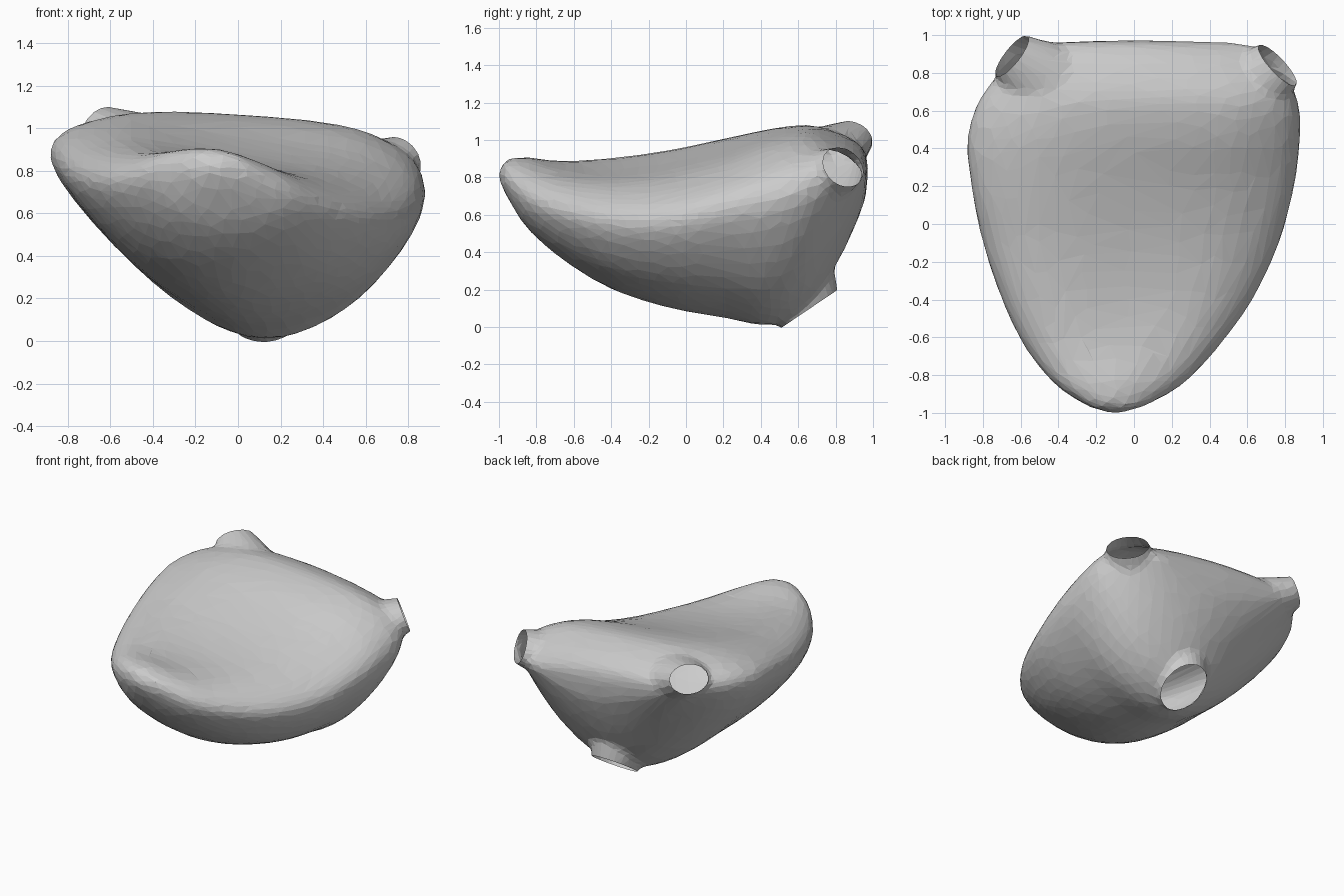
import bpy, bmesh
from mathutils import Vector, Matrix

if "Cube" in bpy.data.objects:
    bpy.data.objects.remove(bpy.data.objects["Cube"])

# Stations front to back: y, left x/z, right x/z, top z (left, mid, right), bottom z
STATIONS = [
    (-0.965, -.25, .82, .06, .79, .885, .895, .86, .71),
    (-0.85, -.42, .78, .26, .69, .89, .90, .81, .53),
    (-0.65, -.58, .74, .45, .61, .88, .855, .765, .355),
    (-0.40, -.70, .74, .63, .56, .90, .84, .745, .205),
    (-0.10, -.80, .77, .77, .56, .94, .875, .77, .105),
    (0.20, -.86, .82, .85, .62, 1.0, .95, .845, .05),
    (0.45, -.88, .85, .88, .67, 1.045, 1.03, .94, .012),
    (0.65, -.82, .88, .87, .73, 1.06, 1.065, .98, .11),
    (0.80, -.71, .90, .79, .78, 1.03, 1.03, .945, .33),
    (0.90, -.62, .90, .70, .79, .99, .98, .90, .53),
    (0.96, -.50, .90, .58, .80, .94, .92, .85, .69),
]
# Openings: centre, outward direction, rim radius, root radius, length, height ratio
OPENINGS = [
    ((-.645, .89, 1.01), (-.72, .56, .40), .125, .23, .25, .74),
    ((.76, .84, .855), (.69, .64, .35), .14, .21, .22, .78),
    ((.12, .66, .097), (0, .56, -.83), .142, .24, .22, 1.18),
]


def spline(p0, p1, p2, p3, t):
    return 0.5 * (2 * p1 + (p2 - p0) * t + (2 * p0 - 5 * p1 + 4 * p2 - p3) * t * t
                  + (3 * p1 - p0 - 3 * p2 + p3) * t ** 3)


def section(s):
    """Rounded-triangle cross-section at one station."""
    y, xl, zl, xr, zr, tl, tm, tr, zb = s
    k = (y + 1) / 2
    bx = -.1 + .22 * min(1, k * 1.3)
    w, f = xr - xl, .30 + .14 * k
    g = f + .02 + .08 * min(1, k * 2)
    pts = [(xl, zl), (xl + .15 * w, tl), ((xl + xr) / 2, tm), (xr - .15 * w, tr), (xr, zr),
           (xr + f * (bx - xr), zr + .71 * (zb - zr)), (bx, zb),
           (xl + g * (bx - xl), zl + .69 * (zb - zl))]
    pts = [Vector((x, y, z)) for x, z in pts]
    n = len(pts)
    return [spline(pts[i - 1], pts[i], pts[(i + 1) % n], pts[(i + 2) % n], j / 6)
            for i in range(n) for j in range(6)]


# Closed body lofted through the sections
rings = [section(s) for s in STATIONS]
fine = []
last = len(rings) - 1
for i in range(last):
    quad = [rings[max(i - 1, 0)], rings[i], rings[i + 1], rings[min(i + 2, last)]]
    for j in range(4):
        fine.append([spline(*p, j / 4) for p in zip(*quad)])
fine.append(rings[-1])

bm = bmesh.new()
loops = [[bm.verts.new(p) for p in ring] for ring in fine]
n = len(loops[0])
for a, b in zip(loops, loops[1:]):
    for i in range(n):
        bm.faces.new((a[i], a[(i + 1) % n], b[(i + 1) % n], b[i]))
for ring, tip in ((loops[0], (-.1, -1.012, .815)), (loops[-1], (0, .975, .84))):
    v = bm.verts.new(tip)
    for i in range(n):
        bm.faces.new((ring[i], ring[(i + 1) % n], v))

# Tapered oval tube stubs, overshooting their rims
for c, d, r, root, length, flat in OPENINGS:
    c, d = Vector(c), Vector(d).normalized()
    side = Vector((0, 0, 1)).cross(d).normalized()
    up = d.cross(side)
    rot = Matrix((side, up * flat, d)).transposed().to_4x4()
    rot.translation = c + d * (0.06 - length) / 2
    bmesh.ops.create_cone(bm, cap_ends=True, segments=24, radius1=root,
                          radius2=r - 0.01, depth=length + 0.06, matrix=rot)
bmesh.ops.recalc_face_normals(bm, faces=bm.faces)
mesh = bpy.data.meshes.new("hollow_sac")
bm.to_mesh(mesh)
bm.free()
sac = bpy.data.objects.new("hollow_sac", mesh)
bpy.context.collection.objects.link(sac)

# Fuse body and stubs into one skin, then simplify to facets
m = sac.modifiers.new("fuse", 'REMESH')
m.mode, m.voxel_size = 'VOXEL', 0.022
m = sac.modifiers.new("soften", 'SMOOTH')
m.factor, m.iterations = 0.5, 12
m = sac.modifiers.new("simplify", 'DECIMATE')
m.ratio = 0.05
bpy.context.view_layer.objects.active = sac
sac.select_set(True)
for name in [m.name for m in sac.modifiers]:
    bpy.ops.object.modifier_apply(modifier=name)

# Cut the stubs open at their rims
bm = bmesh.new()
bm.from_mesh(sac.data)
for c, d, r, root, length, flat in OPENINGS:
    c, d = Vector(c), Vector(d).normalized()
    faces = [f for f in bm.faces if (f.calc_center_median() - c).length < r * 1.7]
    geom = set(faces)
    for f in faces:
        geom.update(f.edges)
        geom.update(f.verts)
    bmesh.ops.bisect_plane(bm, geom=list(geom), plane_co=c, plane_no=d, clear_outer=True)
bm.to_mesh(sac.data)
bm.free()
bpy.ops.object.shade_flat()
